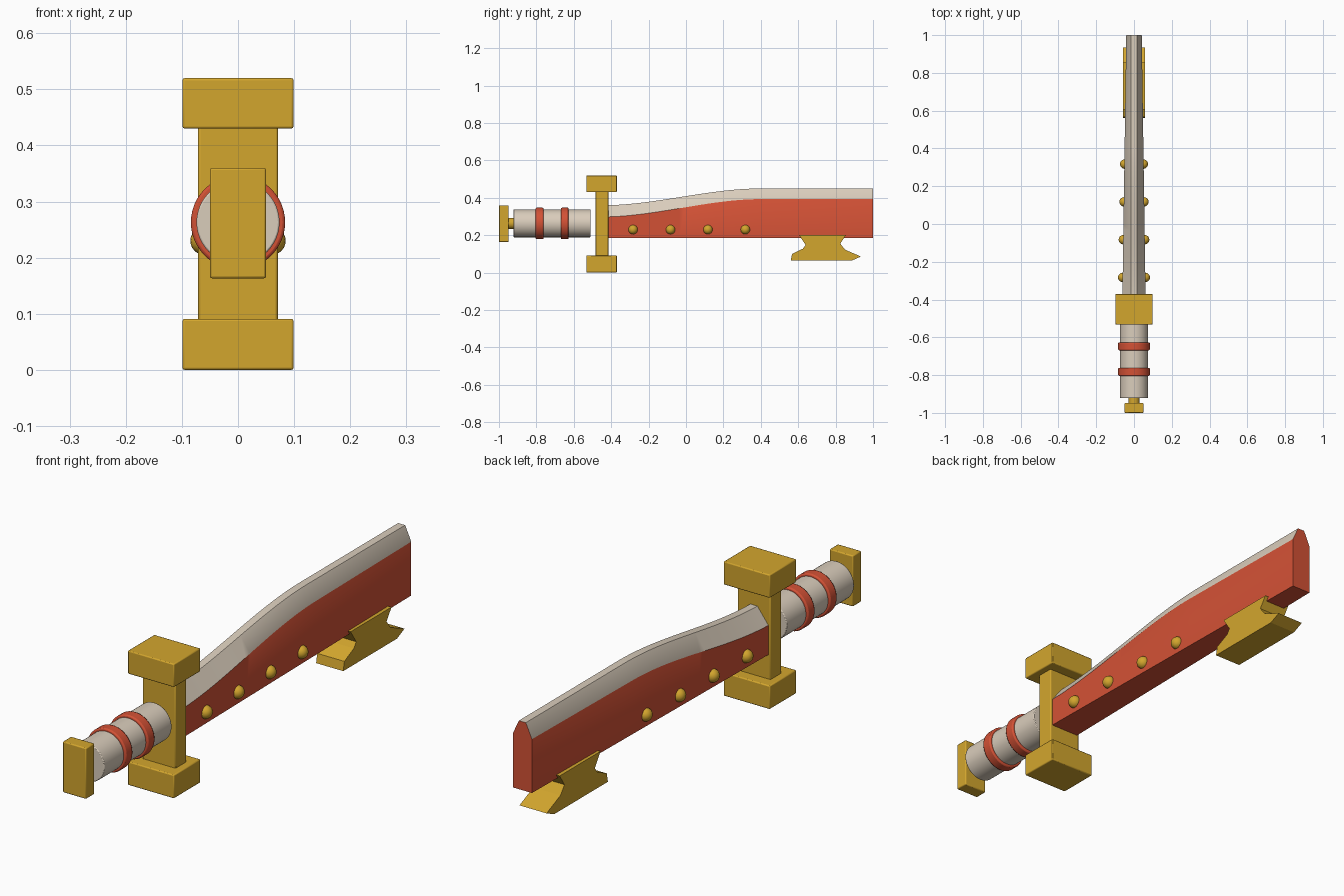
import bpy, bmesh, math
from mathutils import Matrix, Vector

if "Cube" in bpy.data.objects:
    bpy.data.objects.remove(bpy.data.objects["Cube"])


def material(name, rgb):
    m = bpy.data.materials.new(name)
    m.diffuse_color = (*rgb, 1)
    m.use_nodes = True
    m.node_tree.nodes["Principled BSDF"].inputs["Base Color"].default_value = m.diffuse_color
    return m


CREAM = material("cream", (0.70, 0.61, 0.50))
RED = material("red", (0.65, 0.083, 0.036))
GOLD = material("gold", (0.65, 0.38, 0.027))
AXIS_Z = 0.263


def finish(name, bm, *mats, bevel=0, smooth=True):
    bmesh.ops.recalc_face_normals(bm, faces=bm.faces)
    me = bpy.data.meshes.new(name)
    bm.to_mesh(me)
    bm.free()
    ob = bpy.data.objects.new(name, me)
    bpy.context.collection.objects.link(ob)
    for m in mats:
        me.materials.append(m)
    if bevel:
        b = ob.modifiers.new("bevel", 'BEVEL')
        b.width, b.segments, b.limit_method = bevel, 2, 'ANGLE'
        b.angle_limit = math.radians(40)
    if smooth:
        bpy.ops.object.select_all(action='DESELECT')
        ob.select_set(True)
        bpy.context.view_layer.objects.active = ob
        bpy.ops.object.shade_smooth_by_angle(angle=math.radians(35))
    return ob


def box(name, hx, y0, y1, z0, z1, mat, bevel=0.004):
    bm = bmesh.new()
    bmesh.ops.create_cube(bm, size=1, matrix=Matrix.Translation((0, (y0 + y1) / 2, (z0 + z1) / 2))
                          @ Matrix.Diagonal((2 * hx, y1 - y0, z1 - z0, 1)))
    return finish(name, bm, mat, bevel=bevel)


def rod(name, r, y0, y1, mat, bevel=0.003):
    bm = bmesh.new()
    bmesh.ops.create_cone(bm, cap_ends=True, segments=48, radius1=r, radius2=r, depth=y1 - y0,
                          matrix=Matrix.Translation((0, (y0 + y1) / 2, AXIS_Z))
                          @ Matrix.Rotation(math.pi / 2, 4, 'X'))
    return finish(name, bm, mat, bevel=bevel)


# Pommel, grip and grip rings
box("pommel", 0.05, -1.0, -0.948, 0.163, 0.36, GOLD)
rod("pommel_neck", 0.029, -0.955, -0.915, GOLD, 0)
rod("grip", 0.074, -0.922, -0.51, CREAM)
for i, y in enumerate((-0.783, -0.648)):
    rod(f"grip_ring_{i + 1}", 0.084, y - 0.021, y + 0.021, RED, 0.005)

# Guard
box("guard_post", 0.071, -0.483, -0.415, 0.085, 0.435, GOLD)
box("guard_lower_block", 0.099, -0.533, -0.37, 0.0, 0.091, GOLD)
box("guard_upper_block", 0.099, -0.533, -0.37, 0.43, 0.52, GOLD)

# Blade: chamfered section swept along y, following a curved spine
bm = bmesh.new()
rings = []
Y0, Y1, N = -0.42, 1.0, 48
for i in range(N + 1):
    y = Y0 + (Y1 - Y0) * i / N
    t = min(1, max(0, (y + 0.45) / 0.85))
    s = t * t * (3 - 2 * t)
    w = 0.062 - 0.021 * i / N
    top, shoulder = 0.36 + 0.09 * s, 0.298 + 0.095 * s
    section = [(-w, 0.185), (w, 0.185), (w, shoulder), (0.015, top), (-0.015, top), (-w, shoulder)]
    rings.append([bm.verts.new((x, y, z)) for x, z in section])
for a, b in zip(rings, rings[1:]):
    for k in range(6):
        f = bm.faces.new((a[k], a[(k + 1) % 6], b[(k + 1) % 6], b[k]))
        f.material_index = 1 if k in (2, 3, 4) else 0   # cream edge above the shoulder
bm.faces.new(rings[0])
bm.faces.new(rings[-1])
finish("blade", bm, RED, CREAM)

# Rivets on both sides of the blade
for i in range(4):
    y = -0.283 + 0.2 * i
    x = 0.060 - 0.011 * i / 3
    bm = bmesh.new()
    for side in (-1, 1):
        bmesh.ops.create_uvsphere(bm, u_segments=20, v_segments=12, radius=0.025,
                                  matrix=Matrix.Translation((side * x, y, 0.23)))
    finish(f"rivet_pair_{i + 1}", bm, GOLD)

# Front sight / hook under the blade
profile = [(0.605, 0.2), (0.64, 0.148), (0.625, 0.128), (0.567, 0.1), (0.56, 0.065), (0.888, 0.065),
           (0.935, 0.086), (0.85, 0.123), (0.825, 0.155), (0.855, 0.2)]
bm = bmesh.new()
face = bm.faces.new([bm.verts.new((-0.058, y, z)) for y, z in profile])
ext = bmesh.ops.extrude_face_region(bm, geom=[face])
bmesh.ops.translate(bm, vec=Vector((0.116, 0, 0)),
                    verts=[g for g in ext["geom"] if isinstance(g, bmesh.types.BMVert)])
finish("blade_hook", bm, GOLD, smooth=False)
